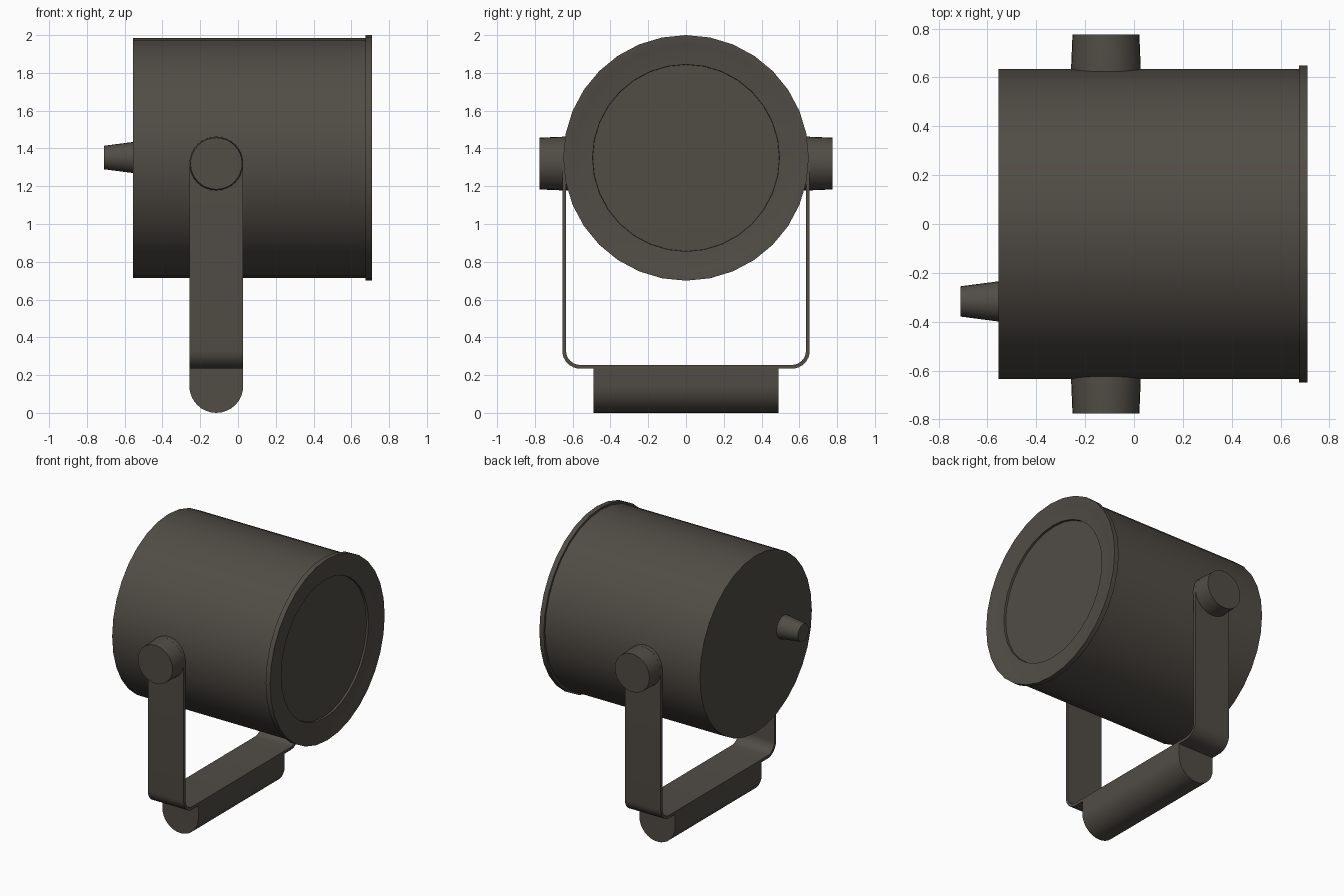
import bpy, bmesh, math
from mathutils import Vector

if "Cube" in bpy.data.objects:
    bpy.data.objects.remove(bpy.data.objects["Cube"])

charcoal = bpy.data.materials.new("warm charcoal")
charcoal.diffuse_color = (0.082, 0.072, 0.060, 1)
charcoal.use_nodes = True
charcoal.node_tree.nodes["Principled BSDF"].inputs["Base Color"].default_value = charcoal.diffuse_color


def finish(name, bm, angle=35):
    bmesh.ops.recalc_face_normals(bm, faces=bm.faces)
    me = bpy.data.meshes.new(name)
    bm.to_mesh(me)
    bm.free()
    me.materials.append(charcoal)
    for p in me.polygons:
        p.use_smooth = True
    me.set_sharp_from_angle(angle=math.radians(angle))
    ob = bpy.data.objects.new(name, me)
    bpy.context.collection.objects.link(ob)
    return ob


def lathe(name, profile, centre, axis='X', n=32, angle=35):
    """Spin (distance along axis, radius) pairs and cap both ends."""
    bm = bmesh.new()
    rings = []
    for t, r in profile:
        ring = []
        for i in range(n):
            a = 2 * math.pi * i / n
            u, w = r * math.cos(a), r * math.sin(a)
            v = Vector((t, u, w)) if axis == 'X' else Vector((u, t, w))
            ring.append(bm.verts.new(v + Vector(centre)))
        rings.append(ring)
    for a, b in zip(rings, rings[1:]):
        for i in range(n):
            j = (i + 1) % n
            bm.faces.new((a[i], a[j], b[j], b[i]))
    bm.faces.new(rings[0])
    bm.faces.new(rings[-1])
    return finish(name, bm, angle)


AXIS_Z = 1.35
PX, PZ, HW = -0.115, 1.32, 0.1425   # pivot x, pivot z, strap half width

# Lamp housing, with flanged front rim sloping in to the recessed lens
lathe("lamp_housing", [(-0.555, 0.635), (0.675, 0.635)], (0, 0, AXIS_Z))
lathe("front_rim", [(0.675, 0.60), (0.675, 0.65), (0.71, 0.65), (0.71, 0.64),
                    (0.702, 0.60), (0.695, 0.55), (0.69, 0.495),
                    (0.668, 0.493)], (0, 0, AXIS_Z))

# Cable gland on the back
lathe("cable_gland", [(-0.71, 0.062), (-0.55, 0.083)], (0, -0.317, AXIS_Z + 0.002), n=24)

# Pivot knobs on both sides
for s, side in ((1, "rear"), (-1, "front")):
    lathe(side + "_pivot_knob", [(s * 0.60, 0.143), (s * 0.655, 0.142), (s * 0.775, 0.137)],
          (PX, 0, PZ), axis='Y')

# U-shaped strap: rows of (y, z, outward normal, half width)
YO, ZB, T, R = 0.655, 0.234, 0.02, 0.095
half = []
for k in range(8, -1, -1):                       # rounded top end
    a = math.radians(88) * k / 8
    half.append((YO, PZ + HW * math.sin(a), (1, 0), HW * math.cos(a)))
for k in range(9):                               # bottom bend
    a = math.pi / 2 * k / 8
    c, s = math.cos(a), math.sin(a)
    half.append((YO - R + R * c, ZB + R - R * s, (c, -s), HW))
rows = half + [(-y, z, (-n[0], n[1]), w) for y, z, n, w in reversed(half)]
bm = bmesh.new()
loops = []
for y, z, (ny, nz), w in rows:
    yi, zi = y - ny * T, z - nz * T
    loops.append([bm.verts.new(p) for p in ((PX - w, y, z), (PX + w, y, z),
                                            (PX + w, yi, zi), (PX - w, yi, zi))])
for a, b in zip(loops, loops[1:]):
    for i in range(4):
        j = (i + 1) % 4
        bm.faces.new((a[i], a[j], b[j], b[i]))
bm.faces.new(loops[0])
bm.faces.new(loops[-1])
finish("yoke_strap", bm)

# Mounting foot: flat top, half-round underside
outline = [(PX + HW, 0.24), (PX - HW, 0.24)]
for k in range(17):
    a = math.pi + math.pi * k / 16
    outline.append((PX + HW * math.cos(a), HW + HW * math.sin(a)))
bm = bmesh.new()
f = bm.faces.new([bm.verts.new((x, -0.49, z)) for x, z in outline])
ext = bmesh.ops.extrude_face_region(bm, geom=[f])
bmesh.ops.translate(bm, vec=(0, 0.98, 0),
                    verts=[g for g in ext["geom"] if isinstance(g, bmesh.types.BMVert)])
finish("mounting_foot", bm)
